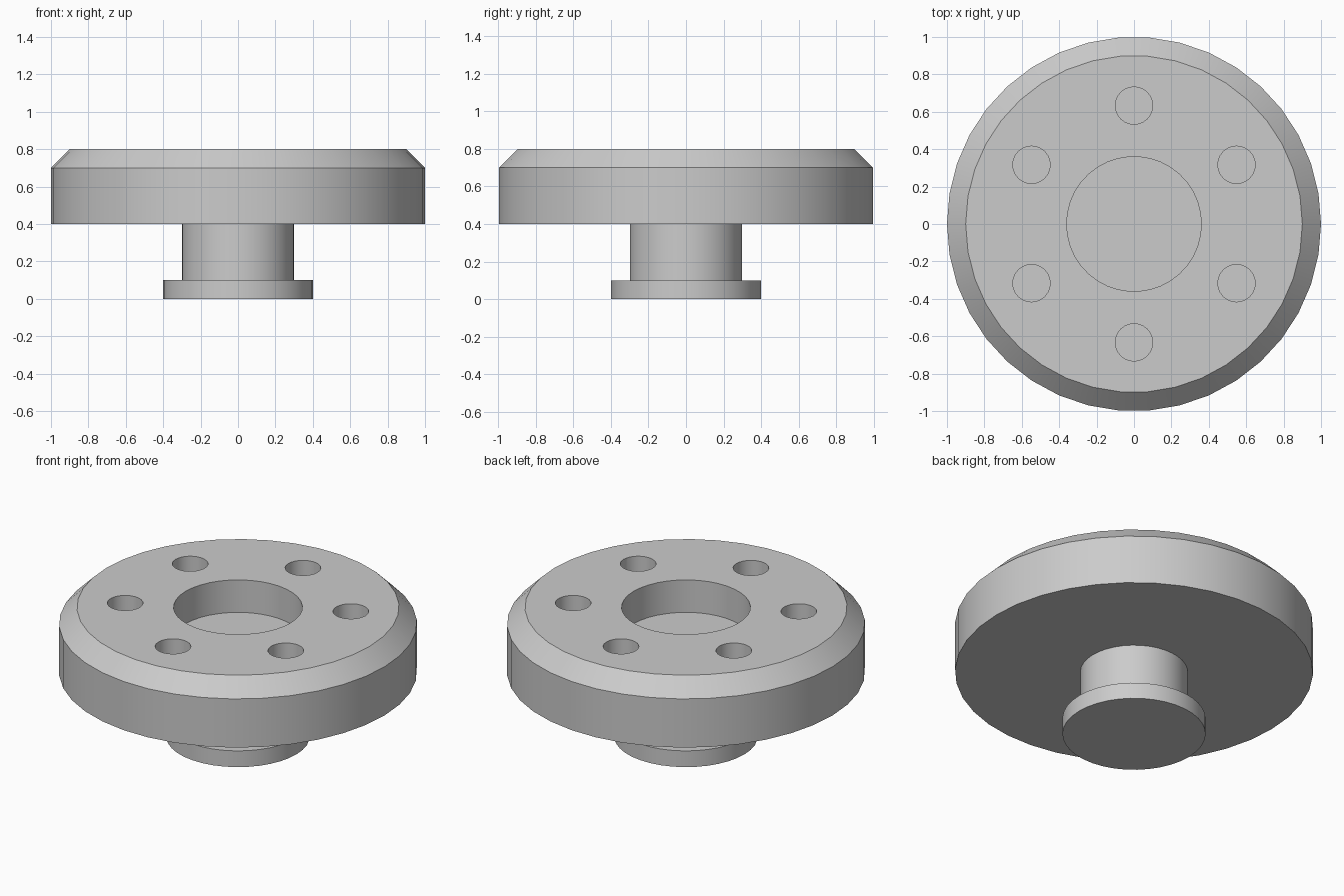
import bpy
import bmesh
from math import cos, sin, pi, radians

SIDES = 38

cube = bpy.data.objects.get("Cube")
if cube:
    bpy.data.objects.remove(cube, do_unlink=True)

# Single plain grey
grey = bpy.data.materials.new("plain_grey")
grey.use_nodes = True
colour = (0.6, 0.6, 0.6, 1.0)
grey.diffuse_color = colour
grey.node_tree.nodes["Principled BSDF"].inputs["Base Color"].default_value = colour


def turned(name, profile, sides=SIDES, centre=(0, 0)):
    """Solid of revolution from (radius, height) points, bottom to top."""
    bm = bmesh.new()
    rings = []
    for r, z in profile:
        rings.append([bm.verts.new((centre[0] + r * cos(2 * pi * i / sides),
                                    centre[1] + r * sin(2 * pi * i / sides), z))
                      for i in range(sides)])
    for low, high in zip(rings, rings[1:]):
        for i in range(sides):
            j = (i + 1) % sides
            bm.faces.new((low[i], low[j], high[j], high[i]))
    bm.faces.new(rings[0][::-1])
    bm.faces.new(rings[-1])
    mesh = bpy.data.meshes.new(name)
    bm.to_mesh(mesh)
    bm.free()
    mesh.materials.append(grey)
    obj = bpy.data.objects.new(name, mesh)
    bpy.context.collection.objects.link(obj)
    return obj


def select_only(obj):
    bpy.ops.object.select_all(action='DESELECT')
    obj.select_set(True)
    bpy.context.view_layer.objects.active = obj


def cut(target, cutter):
    """Subtract the cutter from the target and discard it."""
    cutter.hide_render = True
    mod = target.modifiers.new("cut", 'BOOLEAN')
    mod.operation = 'DIFFERENCE'
    mod.solver = 'EXACT'
    mod.object = cutter
    select_only(target)
    bpy.ops.object.modifier_apply(modifier=mod.name)
    bpy.data.objects.remove(cutter, do_unlink=True)


# Foot flange and stem
foot = turned("foot_flange", [(0.4, 0), (0.4, 0.1)])
stem = turned("stem", [(0.3, 0.1), (0.3, 0.4)])

# Chamfered disc with a central recess and a ring of six blind holes
disc = turned("disc", [(1, 0.4), (1, 0.7), (0.9, 0.8)])
cut(disc, turned("recess_cutter", [(0.36, 0.6), (0.36, 0.9)]))
for k in range(6):
    a = pi / 2 + k * pi / 3
    spot = (0.633 * cos(a), 0.633 * sin(a))
    cut(disc, turned("hole_cutter", [(0.1, 0.6), (0.1, 0.9)], 24, spot))

# Smooth round walls, crisp rims
for part in (foot, stem, disc):
    select_only(part)
    bpy.ops.object.shade_smooth_by_angle(angle=radians(30))
